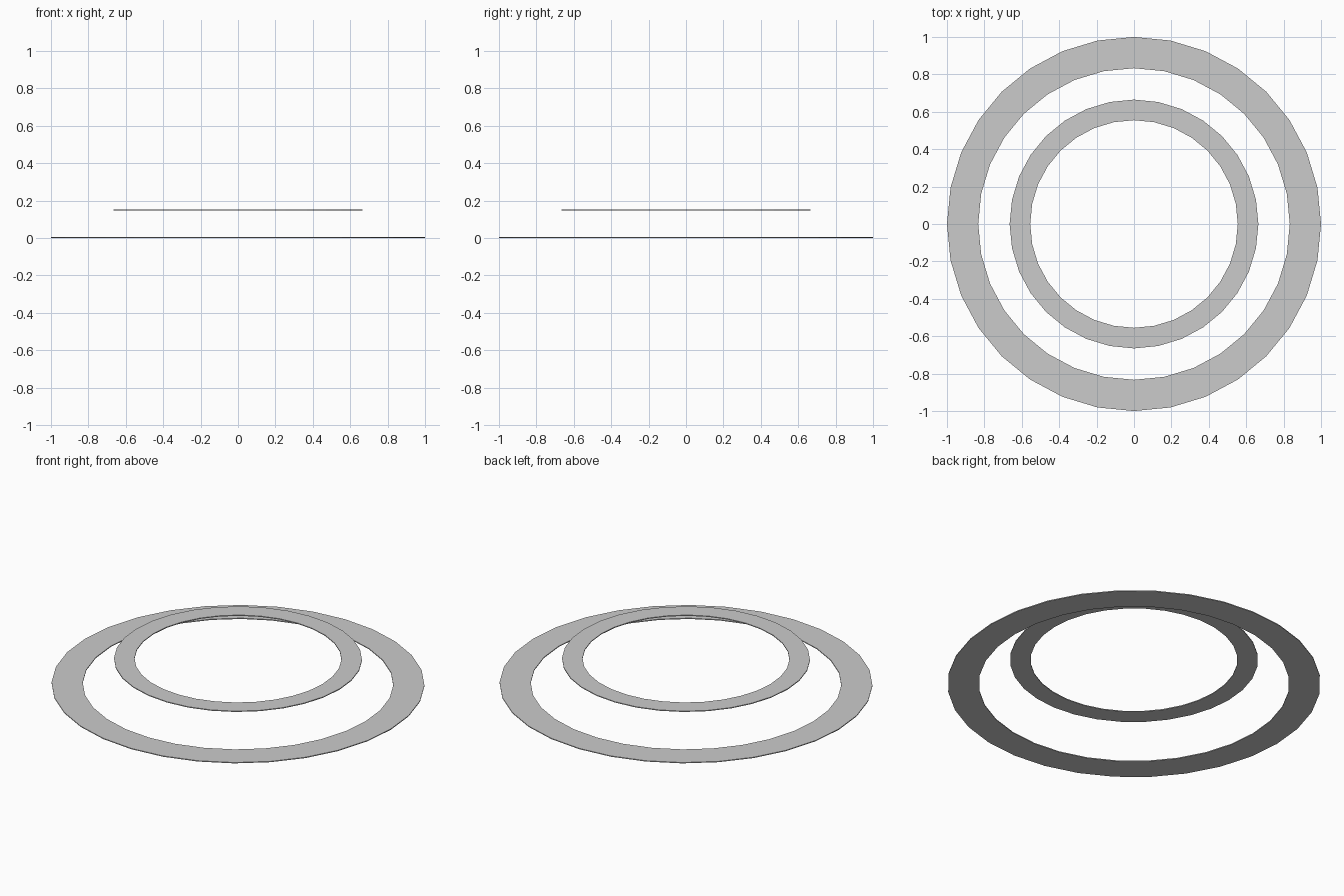
import bpy, bmesh, math

if "Cube" in bpy.data.objects:
    bpy.data.objects.remove(bpy.data.objects["Cube"])

SIDES = 32
THICK = 0.005


def flat_ring(name, outer, inner, z):
    """Thin flat washer with a low-poly rim, bottom face at height z."""
    profile = [(outer, z), (outer, z + THICK), (inner, z + THICK), (inner, z)]
    bm = bmesh.new()
    loops = []
    for i in range(SIDES):
        a = 2 * math.pi * i / SIDES
        loops.append([bm.verts.new((r * math.cos(a), r * math.sin(a), h)) for r, h in profile])
    for i in range(SIDES):
        p, q = loops[i], loops[(i + 1) % SIDES]
        for j in range(4):
            k = (j + 1) % 4
            bm.faces.new((p[j], q[j], q[k], p[k]))
    bmesh.ops.recalc_face_normals(bm, faces=bm.faces)
    mesh = bpy.data.meshes.new(name)
    bm.to_mesh(mesh)
    bm.free()
    obj = bpy.data.objects.new(name, mesh)
    bpy.context.collection.objects.link(obj)
    return obj


# Large ring on the ground, smaller ring floating above it
flat_ring("lower_ring", 1.0, 0.833, 0.0)
flat_ring("upper_ring", 0.665, 0.555, 0.148)
